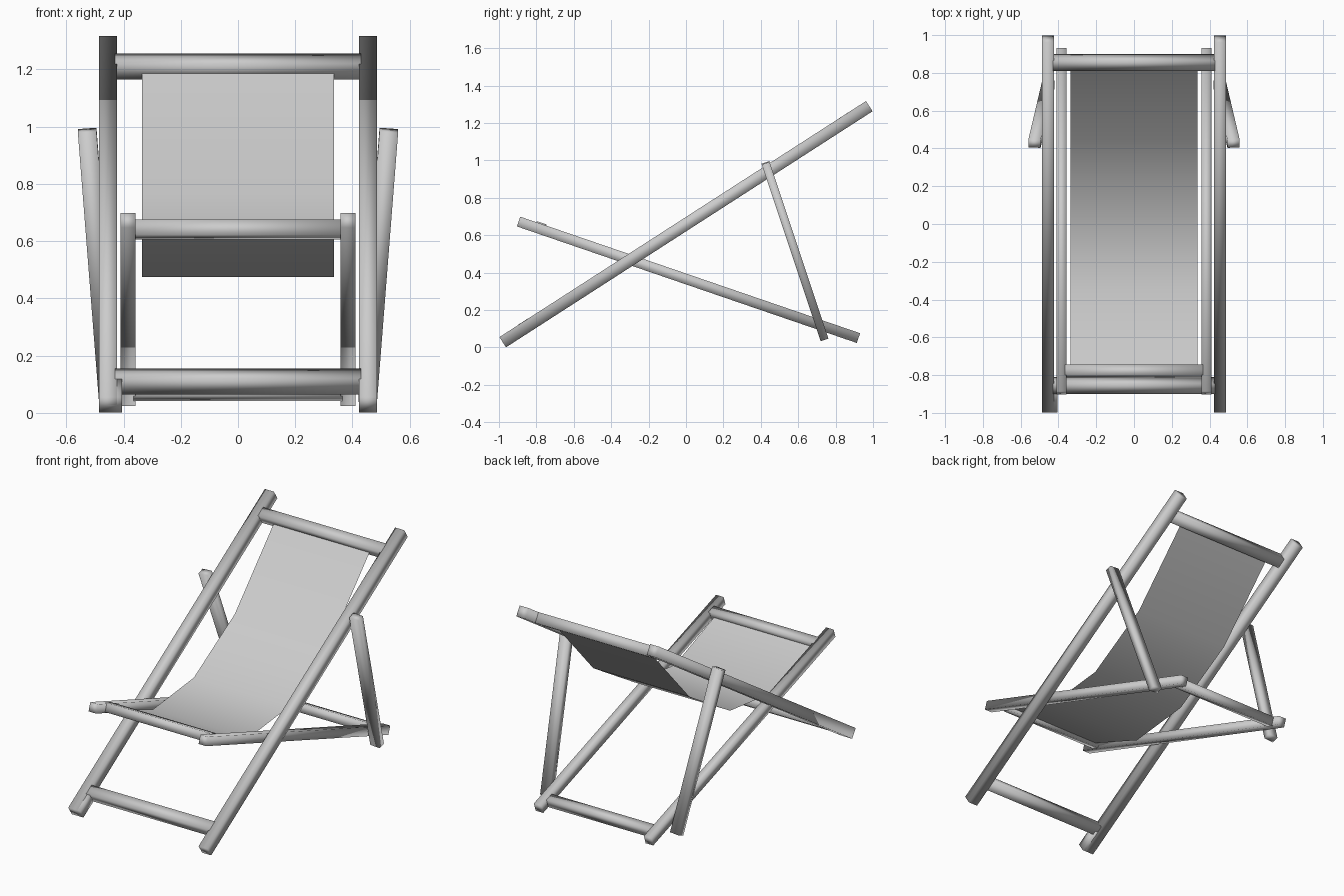
import bpy, bmesh
from mathutils import Vector, Matrix

if "Cube" in bpy.data.objects:
    bpy.data.objects.remove(bpy.data.objects["Cube"])


def make_object(name, bm):
    bmesh.ops.recalc_face_normals(bm, faces=bm.faces)
    for f in bm.faces:
        f.smooth = True
    me = bpy.data.meshes.new(name)
    bm.to_mesh(me)
    bm.free()
    ob = bpy.data.objects.new(name, me)
    bpy.context.collection.objects.link(ob)
    return ob


def beam(name, a, b, width, depth):
    """Soft shaded square beam from a to b, its width lying along x."""
    a, b = Vector(a), Vector(b)
    d = (b - a).normalized()
    side = (Vector((1, 0, 0)) - d * d.x).normalized()
    up = d.cross(side)
    rot = Matrix((side, d, up)).transposed().to_4x4()
    size = Matrix.Diagonal((width, (b - a).length, depth, 1))
    bm = bmesh.new()
    bmesh.ops.create_cube(bm, size=1, matrix=Matrix.Translation((a + b) / 2) @ rot @ size)
    return make_object(name, bm)


def crossbar(name, half, y, z, size, along):
    """Bar across x, turned to line up with the rail direction."""
    d = Vector((0, *along)).normalized()
    up = Vector((1, 0, 0)).cross(d)
    rot = Matrix((Vector((1, 0, 0)), d, up)).transposed().to_4x4()
    bm = bmesh.new()
    bmesh.ops.create_cube(bm, size=1, matrix=Matrix.Translation((0, y, z)) @ rot
                          @ Matrix.Diagonal((2 * half, size, size, 1)))
    return make_object(name, bm)


BACK = (1.96, 1.26)      # slope of outer frame (y, z)
SEAT = (1.817, -0.623)   # slope of inner frame

# Paired rails and support struts
for s, tag in ((-1, "left"), (1, "right")):
    beam(f"{tag}_back_rail", (s * .455, -.98, .028), (s * .455, .98, 1.29), .063, .065)
    beam(f"{tag}_seat_rail", (s * .384, -.895, .673), (s * .384, .922, .05), .053, .055)
    beam(f"{tag}_support_strut", (s * .527, .425, .987), (s * .453, .74, .043), .065, .044)

# Slightly wider foot on the left rail
beam("left_foot", (-.445, -.98, .028), (-.445, -.86, .105), .08, .064)

# Crossbars of both frames
crossbar("top_bar", .43, .855, 1.21, .065, BACK)
crossbar("bottom_bar", .43, -.855, .11, .065, BACK)
crossbar("seat_front_bar", .365, -.78, .64, .055, SEAT)
crossbar("seat_back_bar", .365, .845, .076, .055, SEAT)

# Sagging cloth sling, a single thin sheet
bm = bmesh.new()
profile = [(-.78, .635), (-.371, .475), (.038, .52), (.446, .765), (.855, 1.21)]
rows = [[bm.verts.new((x, y, z)) for x in (-.335, .335)] for y, z in profile]
for r0, r1 in zip(rows, rows[1:]):
    bm.faces.new((r0[0], r0[1], r1[1], r1[0]))
make_object("cloth_sling", bm)
